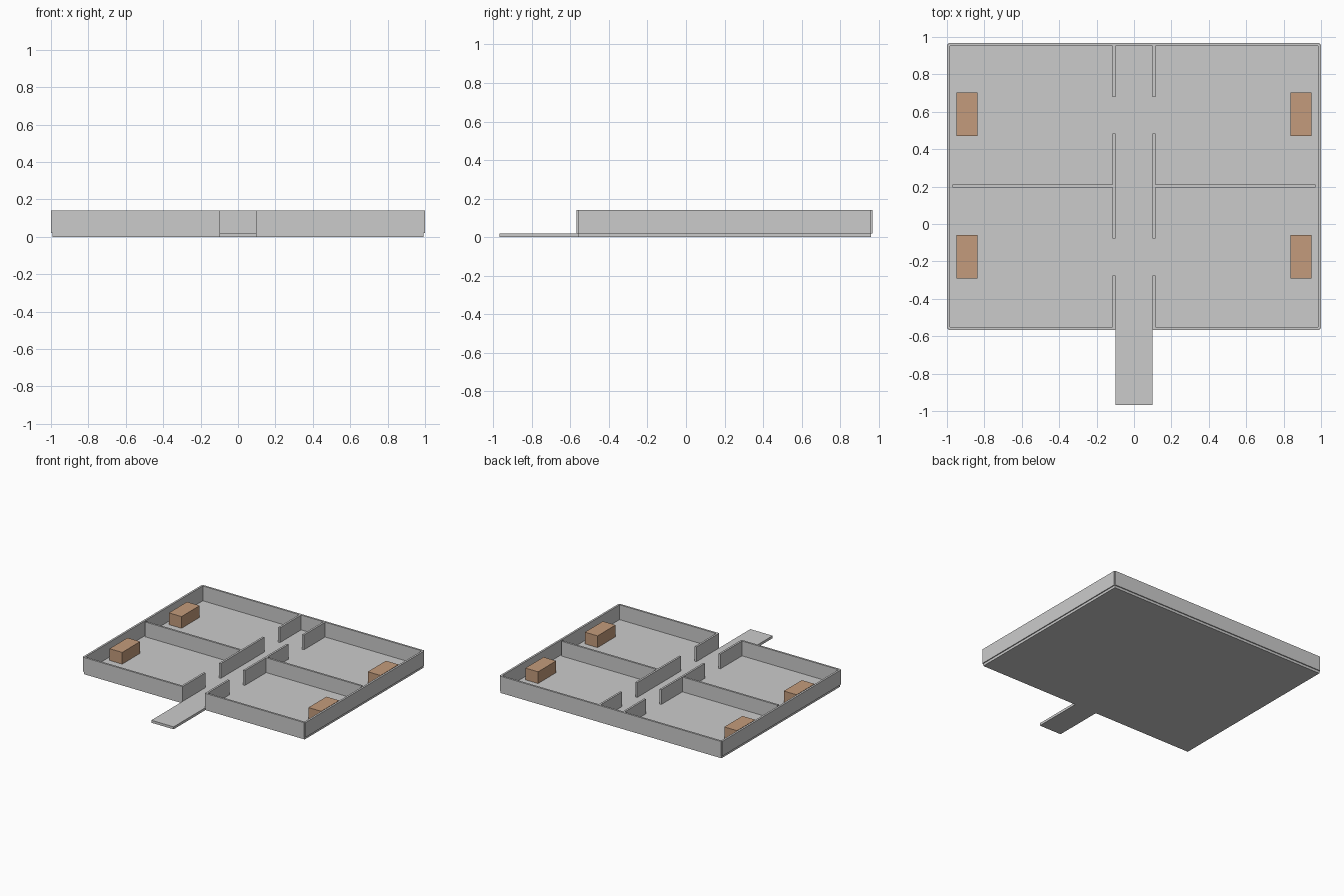
import bpy, bmesh

if "Cube" in bpy.data.objects:
    bpy.data.objects.remove(bpy.data.objects["Cube"])

T = 0.016            # wall thickness
FLOOR_TOP = 0.02
WALL_TOP = 0.14
FRONT, BACK, SIDE = -0.56, 0.96, 0.991   # floor edges, walls centred on them


def box(name, x, y, z, mat=None):
    """Box from (min, max) ranges along each axis."""
    bm = bmesh.new()
    bmesh.ops.create_cube(bm, size=1)
    for v in bm.verts:
        for i, (lo, hi) in enumerate((x, y, z)):
            v.co[i] = lo if v.co[i] < 0 else hi
    mesh = bpy.data.meshes.new(name)
    bm.to_mesh(mesh)
    bm.free()
    obj = bpy.data.objects.new(name, mesh)
    bpy.context.collection.objects.link(obj)
    if mat:
        mesh.materials.append(mat)
    return obj


def pair(name, x, y, z, mat=None):
    """Right-hand box plus its mirror image on the left."""
    box("right_" + name, x, y, z, mat)
    box("left_" + name, (-x[1], -x[0]), y, z, mat)


def around(c):
    return (c - T / 2, c + T / 2)


wood = bpy.data.materials.new("wood")
wood.diffuse_color = (0.55, 0.33, 0.2, 1)
wood.use_nodes = True
wood.node_tree.nodes["Principled BSDF"].inputs["Base Color"].default_value = wood.diffuse_color
WALL = (FLOOR_TOP, WALL_TOP)

# Floor slab and entrance path
box("floor", (-SIDE, SIDE), (FRONT, BACK), (0, FLOOR_TOP))
box("entrance_path", (-0.1, 0.1), (-0.968, FRONT), (0, FLOOR_TOP))

# Outer walls, with the entrance gap in front
box("back_wall", (-SIDE, SIDE), around(BACK), WALL)
pair("side_wall", around(SIDE), (FRONT, BACK), WALL)
pair("front_wall", (0.1, SIDE), around(FRONT), WALL)

# Corridor walls with door gaps
for part, span in (("back", (0.68, BACK)), ("middle", (-0.078, 0.483)),
                   ("front", (FRONT, -0.276))):
    pair("corridor_wall_" + part, around(0.108), span, WALL)

# Partitions between the rooms
pair("room_partition", (0.108, 0.97), around(0.204), WALL)

# Wooden block in each room
for part, span in (("back", (0.47, 0.703)), ("front", (-0.291, -0.06))):
    pair("bed_" + part, (0.836, 0.95), span, (FLOOR_TOP, 0.115), wood)
